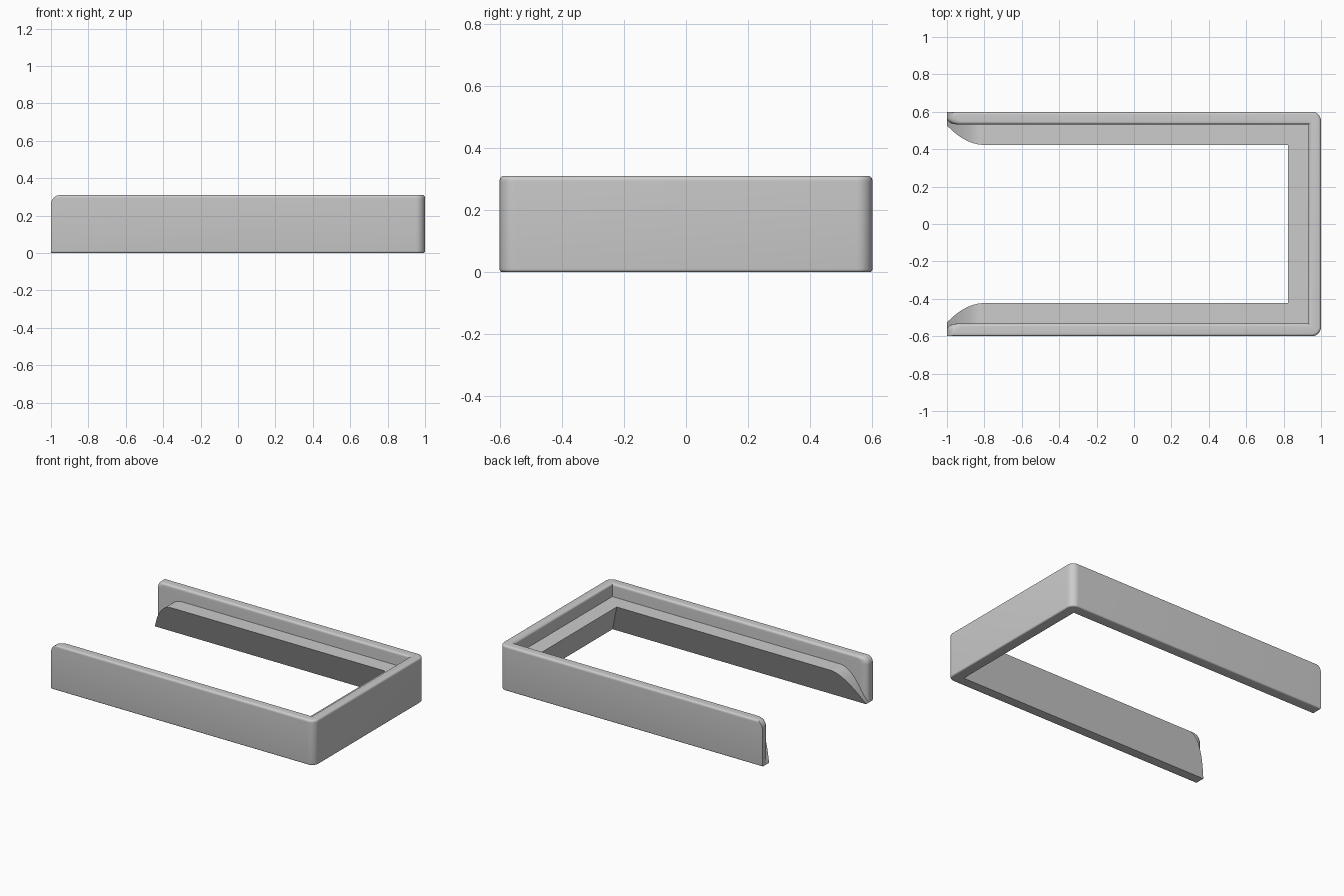
import bpy
import bmesh
from math import sin, cos, pi, sqrt, radians

cube = bpy.data.objects.get("Cube")
if cube:
    bpy.data.objects.remove(cube, do_unlink=True)

HALF_X, HALF_Y, HEIGHT = 1.0, 0.6, 0.31
WALL = 0.067          # wall thickness
CORNER = 0.05         # large rounding radius
TOP_R, BASE_R = 0.015, 0.01
LEDGE_Z, LEDGE_BASE, LEDGE_LIP = 0.22, 0.073, 0.177
RAMP = 0.2            # length of the curved ledge ends
STEPS = 8

grey = bpy.data.materials.new("light_grey")
grey.use_nodes = True
grey.diffuse_color = (0.6, 0.6, 0.6, 1)
grey.node_tree.nodes["Principled BSDF"].inputs["Base Color"].default_value = (0.6, 0.6, 0.6, 1)


def loft(name, rings):
    """Skin equal closed rings of points and cap both ends."""
    bm = bmesh.new()
    rows = [[bm.verts.new(p) for p in ring] for ring in rings]
    count = len(rows[0])
    for a, b in zip(rows, rows[1:]):
        for i in range(count):
            j = (i + 1) % count
            bm.faces.new((a[i], a[j], b[j], b[i]))
    bm.faces.new(rows[0][::-1])
    bm.faces.new(rows[-1])
    bmesh.ops.recalc_face_normals(bm, faces=bm.faces)
    mesh = bpy.data.meshes.new(name)
    bm.to_mesh(mesh)
    bm.free()
    mesh.materials.append(grey)
    obj = bpy.data.objects.new(name, mesh)
    bpy.context.collection.objects.link(obj)
    bpy.ops.object.select_all(action="DESELECT")
    obj.select_set(True)
    bpy.context.view_layer.objects.active = obj
    bpy.ops.object.shade_smooth_by_angle(angle=radians(35))
    return obj


def arc_drop(radius, rise):
    """Inset of a quarter round at a given rise along it."""
    rise = min(max(rise, 0), radius)
    return radius - sqrt(radius * radius - rise * rise)


def wall_ring(z):
    """Plan outline of the U-shaped wall at height z."""
    top = arc_drop(TOP_R, z - (HEIGHT - TOP_R))
    inset = top + arc_drop(BASE_R, BASE_R - z)
    end = -HALF_X + arc_drop(CORNER, z - (HEIGHT - CORNER))
    x, y = HALF_X - inset, HALF_Y - inset
    inner = WALL - top
    r = CORNER - inset
    half = [(end, y)]
    # rounded outer corner
    outer = [(x - r + r * sin(t), y - r + r * cos(t))
             for t in (pi / 2 * k / STEPS for k in range(STEPS + 1))]
    half += outer
    # rounded inner edge of the open end
    tip = [(end + CORNER * (1 - cos(t)), HALF_Y - inner + 0.035 * (1 - sin(t)))
           for t in (pi / 2 * k / STEPS for k in range(STEPS + 1))]
    inside = tip + [(HALF_X - inner, HALF_Y - inner)]
    ring = half + [(px, -py) for px, py in reversed(half)]
    ring += [(px, -py) for px, py in inside] + inside[::-1]
    return [(px, py, z) for px, py in ring]


# U-shaped outer wall, stacked so its edges round off at the top and base
levels = [BASE_R * (1 - cos(pi / 2 * k / 4)) for k in range(5)]
levels += [HEIGHT - CORNER + CORNER * sin(pi / 2 * k / 12) for k in range(13)]
loft("outer_wall", [wall_ring(z) for z in levels])


def ledge_section(z, place):
    """Cross-section of the undercut ledge; place maps inset to plan."""
    lip = LEDGE_BASE + (LEDGE_LIP - LEDGE_BASE) * z / LEDGE_Z
    profile = [(0.03, 0), (LEDGE_BASE, 0), (lip, z), (0.03, z)]
    return [(*place(d), h) for d, h in profile]


# Inner ledge with ends that curve down to the floor
arm = []
for k in range(17):
    u = 1 - k / 16
    z = max(LEDGE_Z * (1 - u * u), 0.001)
    x = -HALF_X + RAMP * (1 - u)
    arm.append(ledge_section(z, lambda d: (x, HALF_Y - d)))
arm.append(ledge_section(LEDGE_Z, lambda d: (HALF_X - d, HALF_Y - d)))
mirrored = [[(x, -y, z) for x, y, z in s] for s in reversed(arm)]
loft("inner_ledge", arm + mirrored)
